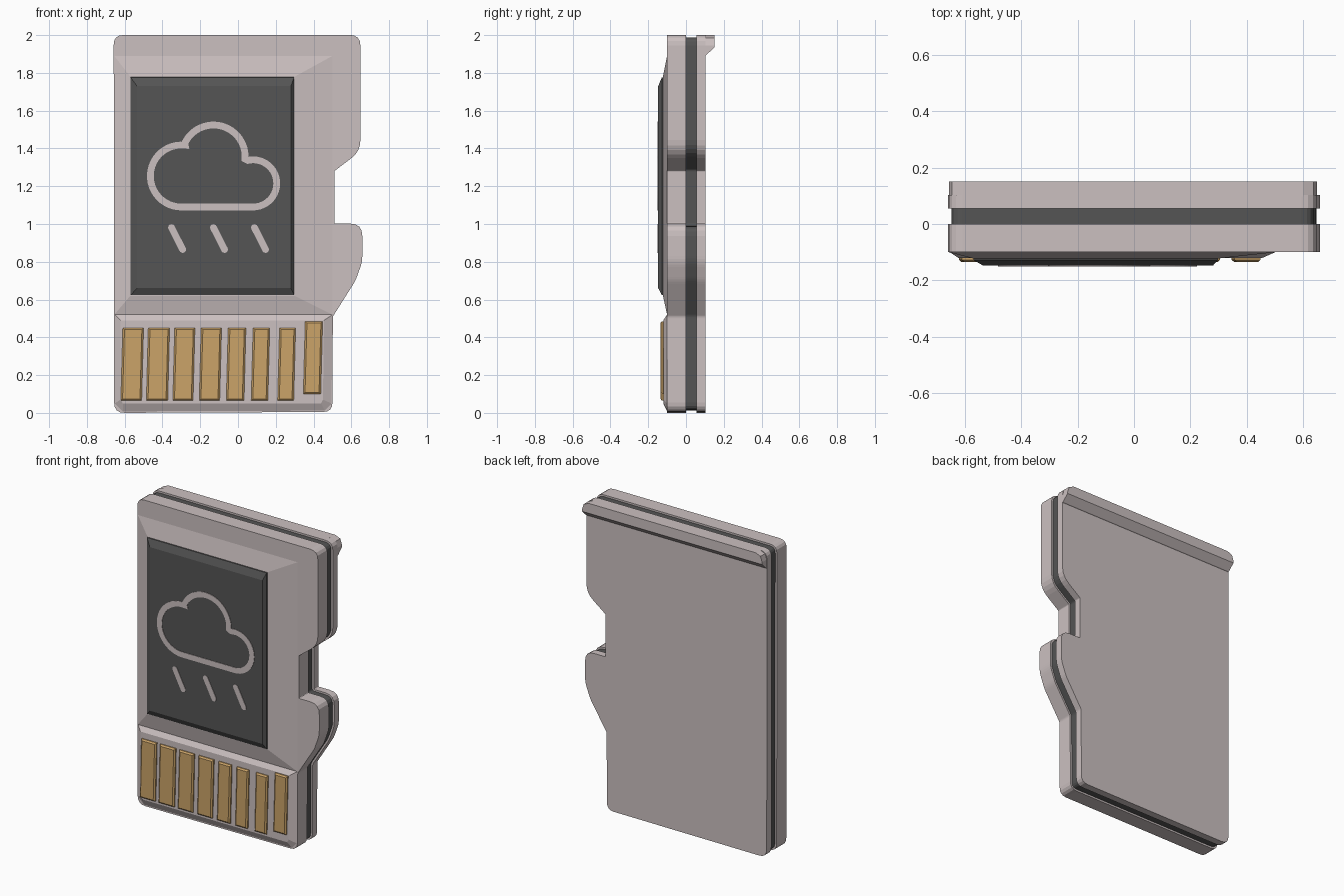
import bpy, bmesh, math
from mathutils import Vector

if "Cube" in bpy.data.objects:
    bpy.data.objects.remove(bpy.data.objects["Cube"])


def material(name, rgb):
    m = bpy.data.materials.new(name)
    m.diffuse_color = (*rgb, 1)
    m.use_nodes = True
    m.node_tree.nodes["Principled BSDF"].inputs["Base Color"].default_value = m.diffuse_color
    return m


BEIGE = material("warm grey plastic", (0.60, 0.53, 0.53))
DARK = material("charcoal", (0.09, 0.09, 0.09))
GOLD = material("gold contact", (0.60, 0.37, 0.14))


def loft(name, rings, mat):
    """Closed solid through rings of (x, z) points; rings = [(y, points), ...]."""
    bm = bmesh.new()
    loops = [[bm.verts.new((x, y, z)) for x, z in pts] for y, pts in rings]
    bm.faces.new(loops[0])
    bm.faces.new(loops[-1][::-1])
    for a, b in zip(loops, loops[1:]):
        n = len(a)
        for i in range(n):
            j = (i + 1) % n
            bm.faces.new((a[i], a[j], b[j], b[i]))
    bmesh.ops.recalc_face_normals(bm, faces=bm.faces)
    me = bpy.data.meshes.new(name)
    bm.to_mesh(me)
    bm.free()
    me.materials.append(mat)
    ob = bpy.data.objects.new(name, me)
    bpy.context.collection.objects.link(ob)
    return ob


def rounded(corners, seg=4):
    """Polygon from (x, z, radius) corners, each cut by a small curve."""
    out, n = [], len(corners)
    for i, (x, z, r) in enumerate(corners):
        p = Vector((x, z))
        a = p + (Vector(corners[i - 1][:2]) - p).normalized() * r
        b = p + (Vector(corners[(i + 1) % n][:2]) - p).normalized() * r
        for k in range(seg + 1):
            t = k / seg
            out.append(a * (1 - t) ** 2 + p * 2 * t * (1 - t) + b * t * t)
    return out


def inset(pts, d):
    """Move a clockwise polygon inwards by d."""
    out, n = [], len(pts)
    for i, p in enumerate(pts):
        e1 = (p - pts[i - 1]).normalized()
        e2 = (pts[(i + 1) % n] - p).normalized()
        n1, n2 = Vector((e1.y, -e1.x)), Vector((e2.y, -e2.x))
        out.append(p + (n1 + n2) * d / (1 + n1.dot(n2)))
    return out


def rect(x0, x1, z0, z1):
    return [(x0, z0), (x0, z1), (x1, z1), (x1, z0)]


# Card body: two shells around a slightly smaller dark core
outline = rounded([
    (-0.658, 2.0, 0.05), (0.648, 2.0, 0.055), (0.648, 1.385, 0.06),
    (0.51, 1.28, 0.005), (0.51, 1.002, 0.005), (0.658, 1.002, 0.065),
    (0.658, 0.80, 0.03), (0.622, 0.70, 0.02), (0.502, 0.51, 0.01),
    (0.50, 0.005, 0.05), (-0.656, 0.0, 0.055)])
loft("front_shell", [(-0.10, outline), (0.0, outline)], BEIGE)
loft("core_layer", [(-0.01, inset(outline, 0.012)), (0.065, inset(outline, 0.012))], DARK)
loft("back_shell", [(0.055, outline), (0.103, outline)], BEIGE)

# Finger lip on the back, along the top edge
tip = [(0.648, 1.945), (0.635, 1.985), (0.598, 2.0), (-0.608, 2.0), (-0.644, 1.986), (-0.656, 1.95)]
loft("back_lip", [(0.098, [(-0.656, 1.89), (0.648, 1.89)] + tip),
                  (0.108, [(-0.656, 1.895), (0.648, 1.895)] + tip),
                  (0.15, [(-0.656, 1.935), (0.648, 1.935)] + tip)], BEIGE)

# Raised sloping fields on the front
loft("upper_field", [(-0.10, rect(-0.655, 0.50, 0.52, 1.89)),
                     (-0.122, rect(-0.57, 0.30, 0.62, 1.78))], BEIGE)
loft("contact_field", [
    (-0.10, [(-0.652, 0.52), (0.50, 0.52), (0.495, 0.05), (0.46, 0.012), (-0.61, 0.008), (-0.652, 0.05)]),
    (-0.12, [(-0.622, 0.49), (0.455, 0.49), (0.45, 0.07), (0.44, 0.05), (-0.61, 0.05), (-0.622, 0.07)])], BEIGE)

# Dark label block with bevelled rim
loft("label_block", [(-0.115, rect(-0.57, 0.298, 0.622, 1.778)),
                     (-0.128, rect(-0.568, 0.297, 0.624, 1.776)),
                     (-0.147, rect(-0.535, 0.28, 0.66, 1.73))], DARK)

# Contacts: left and right edge at the bottom, slightly leaning
spans = [(-0.62, -0.51), (-0.485, -0.372), (-0.345, -0.238), (-0.205, -0.097),
         (-0.062, 0.032), (0.07, 0.158), (0.21, 0.295), (0.346, 0.438)]
for i, (a, b) in enumerate(spans):
    z0, z1 = (0.10, 0.485) if i == 7 else (0.065, 0.45)

    def quad(d):
        return [(a + d, z0 + d), (a + 0.01 + d, z1 - d), (b + 0.01 - d, z1 - d), (b - d, z0 + d)]
    loft(f"contact_{i + 1}", [(-0.11, quad(0)), (-0.127, quad(0)), (-0.135, quad(0.009))], GOLD)


# Weather symbol: cloud outline as a ribbon along three arcs
def arc(cx, cz, r, a0, a1, n):
    return [Vector((cx + r * math.cos(math.radians(a0 + (a1 - a0) * k / n)),
                    cz + r * math.sin(math.radians(a0 + (a1 - a0) * k / n)))) for k in range(n + 1)]


path = (arc(-0.30, 1.254, 0.164, 270, 83, 24) + arc(-0.13, 1.356, 0.168, 155, -4, 24)
        + arc(0.08, 1.215, 0.125, 103, -90, 24))
outer, inner = inset(path, -0.018), inset(path, 0.018)
bm = bmesh.new()
rings = [[bm.verts.new((p.x, y, p.y)) for p in pts]
         for y, pts in ((-0.146, outer), (-0.15, outer), (-0.15, inner), (-0.146, inner))]
for r in range(4):
    A, B = rings[r], rings[(r + 1) % 4]
    for i in range(len(path)):
        j = (i + 1) % len(path)
        bm.faces.new((A[i], A[j], B[j], B[i]))
bmesh.ops.recalc_face_normals(bm, faces=bm.faces)
mesh = bpy.data.meshes.new("cloud_outline")
bm.to_mesh(mesh)
bm.free()
mesh.materials.append(BEIGE)
bpy.context.collection.objects.link(bpy.data.objects.new("cloud_outline", mesh))

# Rain drops: three slanted rounded strokes
lean = math.degrees(math.atan2(0.125, -0.059))
for i, x in enumerate((-0.352, -0.130, 0.087)):
    pts = (arc(x, 0.981, 0.018, lean + 90, lean - 90, 8)
           + arc(x + 0.059, 0.865, 0.018, lean - 90, lean - 270, 8))
    loft(f"rain_drop_{i + 1}", [(-0.146, pts), (-0.15, pts)], BEIGE)
